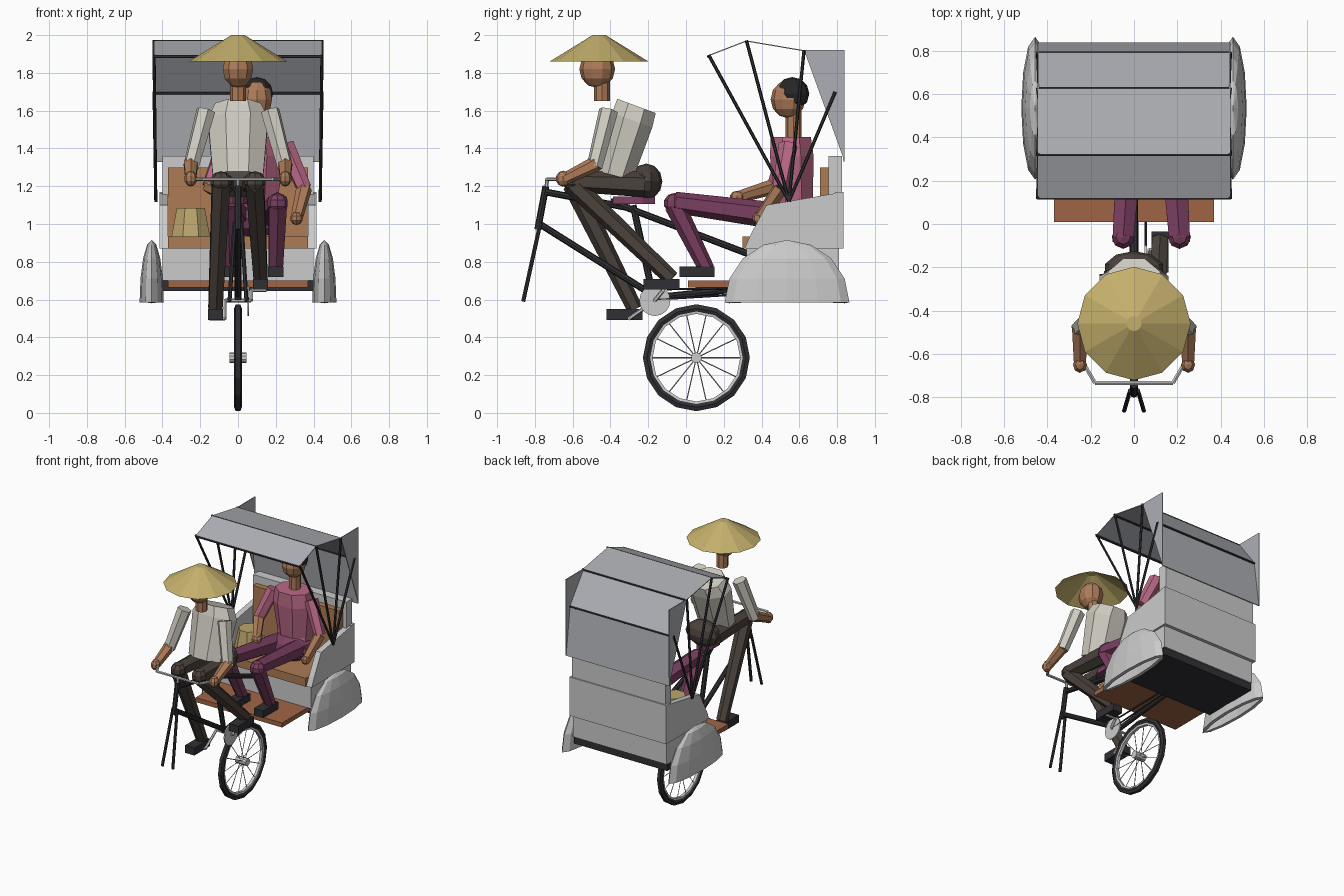
import bpy, bmesh, math
from mathutils import Vector, Matrix

if "Cube" in bpy.data.objects:
    bpy.data.objects.remove(bpy.data.objects["Cube"])

MATS = {}
COL = {"hat": (.55, .43, .15), "skin": (.42, .2, .1), "shirt": (.62, .6, .53), "dark": (.07, .055, .045),
       "black": (.03, .03, .035), "maroon": (.2, .05, .12), "pink": (.5, .14, .24), "wood": (.35, .13, .06),
       "leather": (.42, .2, .09), "parcel": (.5, .38, .15), "hair": (.02, .02, .02), "canopy": (.42, .43, .46)}


def finish(name, bm, col=None):
    bmesh.ops.recalc_face_normals(bm, faces=bm.faces)
    me = bpy.data.meshes.new(name)
    bm.to_mesh(me)
    bm.free()
    ob = bpy.data.objects.new(name, me)
    bpy.context.collection.objects.link(ob)
    if col:
        if col not in MATS:
            MATS[col] = bpy.data.materials.new(col)
            MATS[col].diffuse_color = (*COL[col], 1)
        me.materials.append(MATS[col])
    return ob


def add_rod(bm, a, b, r1, r2=None, n=6, caps=True):
    a, b = Vector(a), Vector(b)
    d = b - a
    m = Matrix.Translation((a + b) / 2) @ d.to_track_quat('Z', 'Y').to_matrix().to_4x4()
    bmesh.ops.create_cone(bm, cap_ends=caps, segments=n, radius1=r1, radius2=r1 if r2 is None else r2,
                          depth=d.length, matrix=m)


def rods(name, segs, r, col=None, n=6):
    bm = bmesh.new()
    for a, b in segs:
        add_rod(bm, a, b, r, n=n)
    return finish(name, bm, col)


def limb(name, a, b, r1, r2, col, n=6):
    bm = bmesh.new()
    add_rod(bm, a, b, r1, r2, n)
    return finish(name, bm, col)


def box(name, x, y, z, col=None):
    bm = bmesh.new()
    bmesh.ops.create_cube(bm, size=1)
    for v in bm.verts:
        v.co = [(lo + hi) / 2 + c * (hi - lo) for c, (lo, hi) in zip(v.co, (x, y, z))]
    return finish(name, bm, col)


def ball(name, c, r, col=None, u=10, v=6):
    bm = bmesh.new()
    bmesh.ops.create_uvsphere(bm, u_segments=u, v_segments=v, radius=1,
                              matrix=Matrix.Translation(c) @ Matrix.Diagonal((*r, 1)))
    return finish(name, bm, col)


def loft(name, rings, col, n=8):
    # stacked n-sided rings: (centre, x radius, y radius)
    bm = bmesh.new()
    prev = None
    for c, rx, ry in rings:
        cur = []
        for i in range(n):
            t = 2 * math.pi * (i + .5) / n
            cur.append(bm.verts.new((c[0] + rx * math.cos(t), c[1] + ry * math.sin(t),
                                     c[2] - math.sin(t) * ry * (c[3] if len(c) > 3 else 0))))
        if prev:
            for i in range(n):
                bm.faces.new((prev[i], prev[(i + 1) % n], cur[(i + 1) % n], cur[i]))
        else:
            bm.faces.new(cur)
        prev = cur
    bm.faces.new(prev)
    return finish(name, bm, col)


def ring(name, c, prof, n, col=None):
    # wheel ring: closed (x, radius) profile spun about the x axis
    bm = bmesh.new()
    vs = [[bm.verts.new((c[0] + x, c[1] + r * math.cos(2 * math.pi * i / n), c[2] + r * math.sin(2 * math.pi * i / n)))
           for x, r in prof] for i in range(n)]
    m = len(prof)
    for i in range(n):
        for j in range(m):
            k, l = (i + 1) % n, (j + 1) % m
            bm.faces.new((vs[i][j], vs[k][j], vs[k][l], vs[i][l]))
    return finish(name, bm, col)


# wheel
W = (0, .055, .292)
ring("tyre", W, [(-.02, .262), (-.012, .283), (.012, .283), (.02, .262), (.012, .243), (-.012, .243)], 16, "black")
ring("rim", W, [(-.013, .245), (.013, .245), (.011, .232), (-.011, .232)], 16)
rods("hub", [((-.045, .055, .292), (.045, .055, .292))], .028, n=10)
rods("spokes", [((.015 * (-1) ** i, .055, .292), (0, .055 + .24 * math.cos(i * math.pi / 7),
     .292 + .24 * math.sin(i * math.pi / 7))) for i in range(14)], .003, n=4)

# bicycle frame
rods("frame", [((0, -.745, 1.17), (0, -.3, 1.085)), ((0, -.4, 1.12), (0, .36, .83)),
               ((0, -.775, 1.0), (0, -.17, .62)), ((0, -.28, 1.1), (0, -.17, .6)),
               ((0, -.17, .61), (0, .4, .67)), ((0, -.742, 1.2), (0, -.785, .97))], .018, "black", 8)
rods("fork", [((s * .018, -.77, 1.01), (s * .045, -.862, .59)) for s in (-1, 1)], .011, "black")
rods("handlebar", [((-.18, -.735, 1.237), (.18, -.735, 1.237)), ((0, -.735, 1.237), (0, -.742, 1.17))]
     + [((s * .18, -.735, 1.237), (s * .265, -.59, 1.237)) for s in (-1, 1)], .01)
rods("chainring", [((.049, -.165, .595), (.059, -.165, .595))], .082, n=16)
rods("chain", [((.054, -.165, .6), (.054, .4, .635)), ((.054, -.1, .655), (.054, .4, .66))], .006, "black")
rods("cranks", [((-.07, -.165, .595), (.07, -.165, .595)), ((.07, -.165, .595), (.07, -.12, .65)),
                ((-.07, -.165, .595), (-.07, -.3, .5)), ((.07, -.12, .65), (.15, -.12, .65)),
                ((-.07, -.3, .5), (-.15, -.3, .5))], .01)
loft("saddle", [((0, -.275, 1.105), .07, .12), ((0, -.275, 1.145), .065, .12)], "maroon")

# driver
bm = bmesh.new()
bmesh.ops.create_cone(bm, cap_ends=False, segments=12, radius1=.262, radius2=.035, depth=.14,
                      matrix=Matrix.Translation((0, -.46, 1.93)))
top = [v for v in bm.verts if v.co.z > 1.95]
bm.faces.new(sorted(top, key=lambda v: math.atan2(v.co.y + .46, v.co.x)))
hat = finish("conical_hat", bm, "hat")
ball("driver_head", (0, -.47, 1.82), (.085, .095, .1), "skin")
limb("driver_neck", (0, -.445, 1.65), (0, -.445, 1.78), .042, .042, "skin", 8)
loft("driver_torso", [((0, -.375, 1.255, .25), .145, .1), ((0, -.285, 1.55, .37), .172, .115),
                      ((0, -.262, 1.625, .37), .13, .11)], "shirt")
ball("driver_hips", (0, -.21, 1.225), (.14, .085, .095), "dark")
for s, foot in ((-1, (-.12, -.27, .55)), (1, (.12, -.075, .71))):
    limb("driver_upper_arm", (s * .17, -.41, 1.6), (s * .25, -.485, 1.3), .052, .043, "shirt")
    limb("driver_forearm", (s * .25, -.475, 1.32), (s * .25, -.64, 1.24), .042, .032, "skin")
    ball("driver_hand", (s * .25, -.65, 1.24), (.034, .04, .042), "skin", 8, 5)
    limb("driver_thigh", (s * .08, -.22, 1.21), (s * .09, -.6, 1.225), .068, .055, "dark")
    ball("driver_knee", (s * .09, -.6, 1.225), (.058, .055, .055), "dark", 8, 5)
    limb("driver_shin", (s * .09, -.6, 1.21), foot, .055, .042, "dark")
    fx, fy, fz = foot
    box("driver_shoe", (fx - .04, fx + .04), (fy - .15, fy + .04), (fz - .058, fz), "black")

# passenger
C = .09
ball("passenger_head", (C + .01, .54, 1.66), (.085, .092, .1), "skin")
ball("passenger_hair", (C + .01, .563, 1.69), (.09, .09, .088), "hair")
limb("passenger_neck", (C, .57, 1.45), (C, .57, 1.6), .042, .042, "skin", 8)
loft("passenger_torso", [((C, .56, .98), .15, .13), ((C, .57, 1.12), .13, .11), ((C, .56, 1.36), .165, .125),
                         ((C, .555, 1.46), .14, .115)], "pink")
ball("passenger_hips", (C, .52, 1.03), (.17, .14, .1), "maroon")
for side, sh, el, ha in (("left", (-.07, .54, 1.42), (-.15, .47, 1.2), (-.03, .27, 1.14)),
                         ("right", (.25, .54, 1.42), (.35, .5, 1.19), (.31, .39, 1.03))):
    limb(side + "_upper_arm", sh, el, .05, .042, "pink")
    limb(side + "_forearm", el, ha, .042, .032, "skin")
    ball(side + "_hand", ha, (.034, .04, .036), "skin", 8, 5)
for s in (-1, 1):
    x = .08 + s * .13
    limb("passenger_thigh", (.08 + s * .09, .5, 1.04), (x, -.06, 1.115), .072, .056, "maroon")
    ball("passenger_knee", (x, -.06, 1.11), (.056, .058, .055), "maroon", 8, 5)
    limb("passenger_shin", (x, -.06, 1.1), (x - s * .01, .11, .76), .055, .042, "maroon")
    box("passenger_shoe", (x - s * .01 - .04, x - s * .01 + .04), (-.035, .15), (.72, .776), "black")

# cabin body
box("footboard", (-.37, .37), (.01, .42), (.665, .7), "wood")
box("chassis_slab", (-.4, .4), (.35, .8), (.645, .7), "black")
box("lower_body", (-.4, .4), (.32, .81), (.7, .87))
box("seat_cushion", (-.37, .37), (.3, .73), (.87, .935), "leather")
box("back_cushion", (-.37, .37), (.71, .765), (.93, 1.3), "leather")
box("seat_back", (-.4, .4), (.755, .825), (.87, 1.36))
box("back_panel", (-.415, .415), (.79, .835), (.87, 1.17))
for s in (-1, 1):
    bm = bmesh.new()
    f = bm.faces.new([bm.verts.new((s * .415, y, z)) for y, z in
                      ((.31, .87), (.34, .94), (.425, 1.1), (.835, 1.17), (.835, .87))])
    ex = bmesh.ops.extrude_face_region(bm, geom=[f])
    bmesh.ops.translate(bm, vec=(-s * .045, 0, 0), verts=[v for v in ex["geom"] if isinstance(v, bmesh.types.BMVert)])
    finish("side_panel", bm)
loft("parcel", [((-.25, .5, .935), .11, .11), ((-.25, .5, 1.085), .08, .08)], "parcel", 4 * 2)

# mudguards: hollow half ellipsoids
for s in (-1, 1):
    bm = bmesh.new()
    bmesh.ops.create_uvsphere(bm, u_segments=12, v_segments=8, radius=1)
    bmesh.ops.delete(bm, geom=[v for v in bm.verts if v.co.z < -.01], context='VERTS')
    bmesh.ops.transform(bm, verts=bm.verts, matrix=Matrix.Translation((s * .457, .535, .585))
                        @ Matrix.Diagonal((.064, .33, .33, 1)))
    g = finish("mudguard", bm)
    m = g.modifiers.new("thickness", 'SOLIDIFY')
    m.thickness, m.offset = .025, -1

# folding canopy
P = [(.12, 1.895), (.32, 1.972), (.625, 1.92), (.79, 1.7), (.84, 1.33)]
X = .445
bm = bmesh.new()
cols = [[bm.verts.new((s * X, y, z)) for y, z in P] for s in (-1, 1)]
for i in range(4):
    bm.faces.new((cols[0][i], cols[0][i + 1], cols[1][i + 1], cols[1][i]))
sheet = finish("canopy_cover", bm, "canopy")
for s in (-1, 1):
    bm = bmesh.new()
    bm.faces.new([bm.verts.new((s * X, y, z)) for y, z in ((.625, 1.92), (.84, 1.92), (.84, 1.33))])
    flap = finish("canopy_side_flap", bm, "canopy")
    flap.modifiers.new("thickness", 'SOLIDIFY').thickness = .006
sheet.modifiers.new("thickness", 'SOLIDIFY').thickness = .006
rods("canopy_bows", [((s * .435, .545, 1.12), (s * X, y, z)) for s in (-1, 1) for y, z in P[:4]]
     + [((-X, y, z - .008), (X, y, z - .008)) for y, z in P[:4]], .009, "black")

for m in bpy.data.materials:
    if m.users and not m.is_grease_pencil:
        m.use_nodes = True
        m.node_tree.nodes["Principled BSDF"].inputs["Base Color"].default_value = m.diffuse_color
